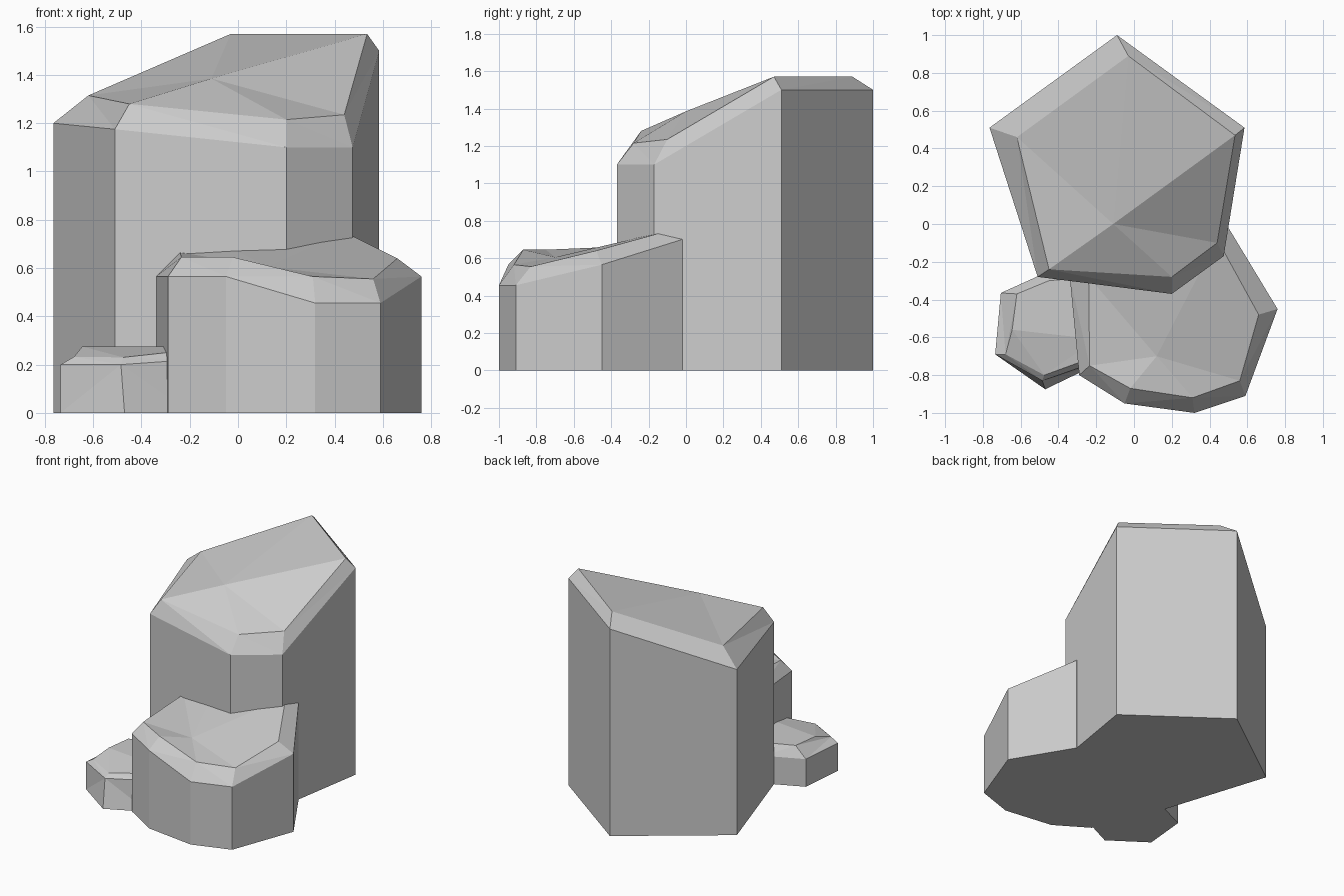
import bpy, bmesh

if "Cube" in bpy.data.objects:
    bpy.data.objects.remove(bpy.data.objects["Cube"])


def rock(name, base, rim, crown, extra, top_faces):
    """Faceted rock: base ring -> wall rim -> bevelled crown ring -> creased top.
    All rings run in the same order; 'extra' points follow the crown points."""
    bm = bmesh.new()
    b = [bm.verts.new((p[0], p[1], 0)) for p in base]
    r = [bm.verts.new(p) for p in rim]
    c = [bm.verts.new(p) for p in crown]
    t = c + [bm.verts.new(p) for p in extra]
    n = len(b)
    bm.faces.new(b)
    for i in range(n):
        j = (i + 1) % n
        bm.faces.new((b[i], b[j], r[j], r[i]))
        bm.faces.new((r[i], r[j], c[j], c[i]))
    for f in top_faces:
        bm.faces.new([t[i] for i in f])
    bmesh.ops.triangulate(bm, faces=[f for f in bm.faces if len(f.verts) == 4])
    bmesh.ops.recalc_face_normals(bm, faces=bm.faces[:])
    mesh = bpy.data.meshes.new(name)
    bm.to_mesh(mesh)
    bm.free()
    ob = bpy.data.objects.new(name, mesh)
    bpy.context.collection.objects.link(ob)
    return ob


def fan(n):
    return [(i, (i + 1) % n, n) for i in range(n)]


# Tall rock, with a ridge running across its sloping top
rim = [(-.09, 1, 1.5), (.585, .51, 1.5), (.475, -.17, 1.1),
       (.2, -.37, 1.1), (-.51, -.28, 1.175), (-.765, .51, 1.2)]
crown = [(-.03, .89, 1.57), (.535, .47, 1.57), (.44, -.1, 1.235),
         (.2, -.28, 1.215), (-.45, -.24, 1.28), (-.62, .46, 1.315)]
rock("tall_rock", rim, rim, crown, [(-.11, 0, 1.385)], fan(6))

# Middle rock, dished toward the front; its back is buried in the tall rock
rim = [(.5, -.02, .70), (.76, -.45, .565), (.59, -.91, .455), (.32, -1, .455),
       (-.05, -.95, .565), (-.29, -.8, .565), (-.34, -.28, .565), (-.2, 0, .6)]
crown = [(.44, -.08, .75), (.66, -.48, .64), (.56, -.83, .555), (.31, -.92, .565),
         (-.02, -.87, .645), (-.235, -.75, .645), (-.24, -.28, .665), (-.1, -.08, .72)]
rock("middle_rock", rim, rim, crown, [(.12, -.7, .605)], fan(8))

# Small rock with leaning front facets
base = [(-.705, -.365), (-.735, -.69), (-.47, -.875), (-.2, -.745),
        (-.2, -.25), (-.45, -.25)]
rim = [(-.705, -.365, .2), (-.735, -.69, .2), (-.485, -.83, .2), (-.2, -.73, .22),
       (-.2, -.25, .2), (-.45, -.25, .2)]
crown = [(-.62, -.37, .275), (-.68, -.69, .232), (-.475, -.8, .23), (-.2, -.7, .26),
         (-.2, -.28, .275), (-.45, -.3, .275)]
rock("small_rock", base, rim, crown, [(-.645, -.56, .275), (-.2, -.61, .275)],
     [(0, 6, 7, 4, 5), (0, 1, 6), (6, 1, 2), (6, 2, 7), (7, 2, 3), (7, 3, 4)])
